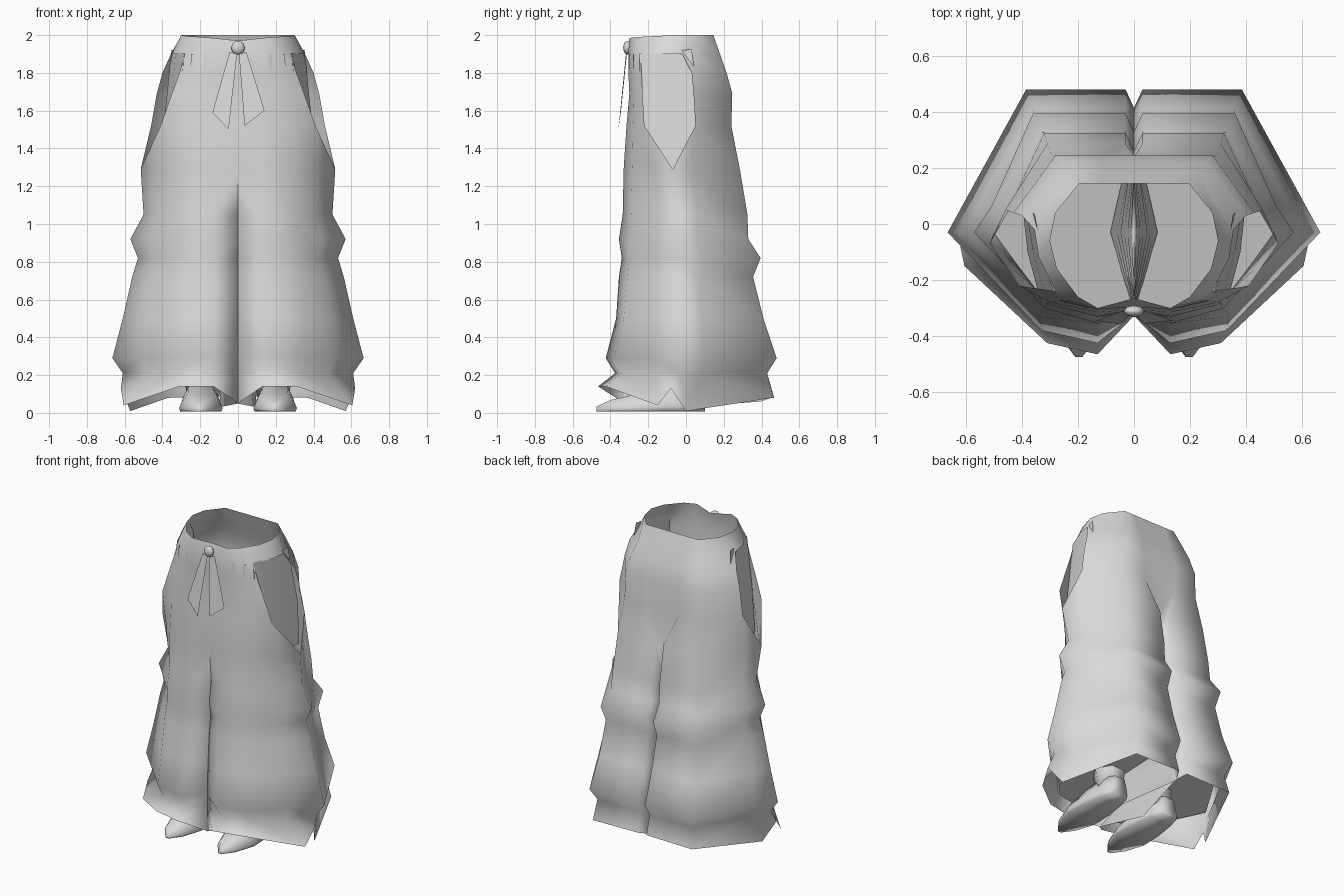
import bpy, bmesh, math
from mathutils import Vector

if "Cube" in bpy.data.objects:
    bpy.data.objects.remove(bpy.data.objects["Cube"])

fabric = bpy.data.materials.new("grey_cloth")
fabric.diffuse_color = (0.7, 0.7, 0.7, 1)
fabric.use_nodes = True
fabric.node_tree.nodes["Principled BSDF"].inputs["Base Color"].default_value = fabric.diffuse_color


def make(name, verts, faces, mirror=True, merge=False):
    """Mesh object from points and faces, smooth shaded, optionally mirrored in x."""
    mesh = bpy.data.meshes.new(name)
    mesh.from_pydata([tuple(v) for v in verts], [], faces)
    bm = bmesh.new()
    bm.from_mesh(mesh)
    loose = [v for v in bm.verts if not v.link_faces]
    bmesh.ops.delete(bm, geom=loose, context='VERTS')
    bm.to_mesh(mesh)
    bm.free()
    mesh.materials.append(fabric)
    for p in mesh.polygons:
        p.use_smooth = True
    mesh.set_sharp_from_angle(angle=math.radians(95))
    ob = bpy.data.objects.new(name, mesh)
    bpy.context.collection.objects.link(ob)
    if mirror:
        m = ob.modifiers.new("mirror", 'MIRROR')
        m.use_mirror_merge = merge
        m.merge_threshold = 0.001
    return ob


# Trouser rows: z, front y, front corner x, front corner y, outer x, back corner x, back y
ROWS = [
    (2.00, -.300, .20, -.260, .300, .195, .145),
    (1.90, -.305, .23, -.275, .360, .230, .180),
    (1.80, -.305, .25, -.275, .410, .260, .215),
    (1.69, -.300, .27, -.275, .435, .280, .245),
    (1.52, -.315, .30, -.280, .465, .290, .240),
    (1.29, -.330, .31, -.285, .515, .310, .285),
    (1.05, -.335, .31, -.290, .500, .320, .325),
    (0.92, -.355, .32, -.300, .570, .330, .330),
    (0.82, -.340, .32, -.300, .530, .360, .395),
    (0.72, -.355, .33, -.310, .560, .350, .355),
    (0.50, -.370, .34, -.330, .610, .360, .410),
    (0.29, -.425, .33, -.380, .665, .385, .480),
    (0.21, -.375, .32, -.340, .610, .360, .430),
    (0.06, -.465, .31, -.425, .590, .370, .465),
]
# Side opening: front edge, middle and back edge (x, y) per row
SIDE = {
    0: ((.275, -.16), (.30, -.06), (.28, .04)),
    1: ((.28, -.24), (.34, -.12), (.355, -.02)),
    2: ((.31, -.235), (.38, -.10), (.40, .03)),
    3: ((.35, -.23), (.41, -.10), (.43, .04)),
    4: ((.41, -.22), (.46, -.08), (.46, .05)),
    13: ((.605, -.15), (.62, -.08), (.57, .0)),
}
# Height of each column at the waist and at the hem
WAIST = (1.97, 1.985, 1.99, 1.995, 2, 2, 2, 2, 2, 2)
HEM = (.05, .14, .14, .04, .13, .01, .08, .085, .06, .03)
CROTCH, LAST, COLS = 5, len(ROWS) - 1, 10

verts = []
for r, (z, fy, fx, fcy, ox, bx, by) in enumerate(ROWS):
    leg = r > CROTCH
    t = max(0, r - CROTCH) / (LAST - CROTCH)
    front, outer, back = Vector((fx, fcy)), Vector((ox, -.03)), Vector((bx, by))
    if r == CROTCH:
        outer.y = -.07
    side = SIDE.get(r, (front.lerp(outer, .55), outer, outer.lerp(back, .25)))
    seam = -.002 if leg else 0             # legs touch along the centre
    split = r >= CROTCH                    # back seam opens higher than the front
    dip = .05 if leg else .025 if split else .01
    ring = [(seam, -.265 if r == 0 else max(fy + dip, -.325)), (.13, fy), front, *side, back,
            (.03 if split else .12, by),
            (seam, by - .07 if leg else by - .045 if split else by),
            (.10 * t + seam, -.03)]
    zs = WAIST if r == 0 else HEM if r == LAST else [z] * COLS
    verts += [(p[0], p[1], h) for p, h in zip(ring, zs)]

faces = []
for r in range(LAST):
    for c in range(COLS):
        if c >= 8 and r < CROTCH:          # inner leg only below the crotch
            continue
        n = (c + 1) % COLS
        quad = [r * COLS + c, (r + 1) * COLS + c, (r + 1) * COLS + n, r * COLS + n]
        if c in (3, 4) and 1 <= r <= 3:    # open side slit
            continue
        if c in (3, 4) and r == 4:         # slit closes to a point
            quad.remove(r * COLS + 4)
        faces.append(quad)
trousers = make("trousers", verts, faces, merge=True)

# Upright pocket lining just inside each side slit
make("pocket_lining",
     [(.283, -.245, 1.905), (.33, -.12, 1.91), (.352, .03, 1.925),
      (.32, -.25, 1.55), (.36, -.10, 1.55), (.39, .08, 1.55),
      (.34, -.25, 1.27), (.38, -.10, 1.27), (.40, .08, 1.27)],
     [(0, 3, 4, 1), (1, 4, 5, 2), (3, 6, 7, 4), (4, 7, 8, 5)])

# Sloping inner panel that closes each leg above the hem
ring = [(x * .98, y * .98, .25 + .25 * y) for x, y, z in verts[12 * COLS:13 * COLS]]
make("leg_lining", ring, [list(range(COLS))])


def loft(name, rings):
    """Skin equal rings of points and cap both ends."""
    n = len(rings[0])
    pts = [p for ring in rings for p in ring]
    quads = [[i * n + j, i * n + (j + 1) % n, (i + 1) * n + (j + 1) % n, (i + 1) * n + j]
             for i in range(len(rings) - 1) for j in range(n)]
    quads += [list(range(n))[::-1], list(range(len(pts) - n, len(pts)))]
    ob = make(name, pts, quads)
    bm = bmesh.new()
    bm.from_mesh(ob.data)
    bmesh.ops.recalc_face_normals(bm, faces=bm.faces)
    bm.to_mesh(ob.data)
    bm.free()


# Shoes: y, half width, height
SECTION = [(-.95, 0), (-1, .2), (-.88, .55), (-.6, 1), (.6, 1), (.88, .55), (1, .2), (.95, 0)]
SHOE = [(-.475, .012, .025), (-.40, .07, .06), (-.27, .115, .09),
        (-.12, .108, .13), (.02, .085, .15), (.10, .06, .13)]
loft("shoe", [[(.197 + sx * w, y, .008 + sz * h) for sx, sz in SECTION] for y, w, h in SHOE])

# Ankles
loft("ankle", [[(.185 + rad * math.cos(a * math.tau / 6), -.015 + rad * math.sin(a * math.tau / 6), z)
                for a in range(6)] for z, rad in ((.09, .085), (.22, .105))])

# Waist tie: two hanging tails and a knot
make("tie_tail_right", [(.045, -.312, 1.91), (.005, -.318, 1.90), (.035, -.355, 1.52), (.14, -.345, 1.60)],
     [(0, 1, 2, 3)], mirror=False)
make("tie_tail_left", [(-.045, -.312, 1.91), (-.005, -.318, 1.90), (-.05, -.358, 1.50), (-.135, -.345, 1.59)],
     [(3, 2, 1, 0)], mirror=False)
bpy.ops.mesh.primitive_uv_sphere_add(segments=8, ring_count=6, radius=.036, location=(0, -.311, 1.933))
knot = bpy.context.object
knot.name = "tie_knot"
knot.scale = (1, .6, 1)
knot.data.materials.append(fabric)
bpy.ops.object.shade_smooth()

# Belt loops
for i, (x, y) in enumerate(((.165, -.301), (.235, -.281))):
    make(f"belt_loop_{i + 1}", [(x, y, 1.82), (x + .016, y + .004, 1.82),
                                (x + .014, y + .006, 1.90), (x, y, 1.90)], [(0, 1, 2, 3)])
